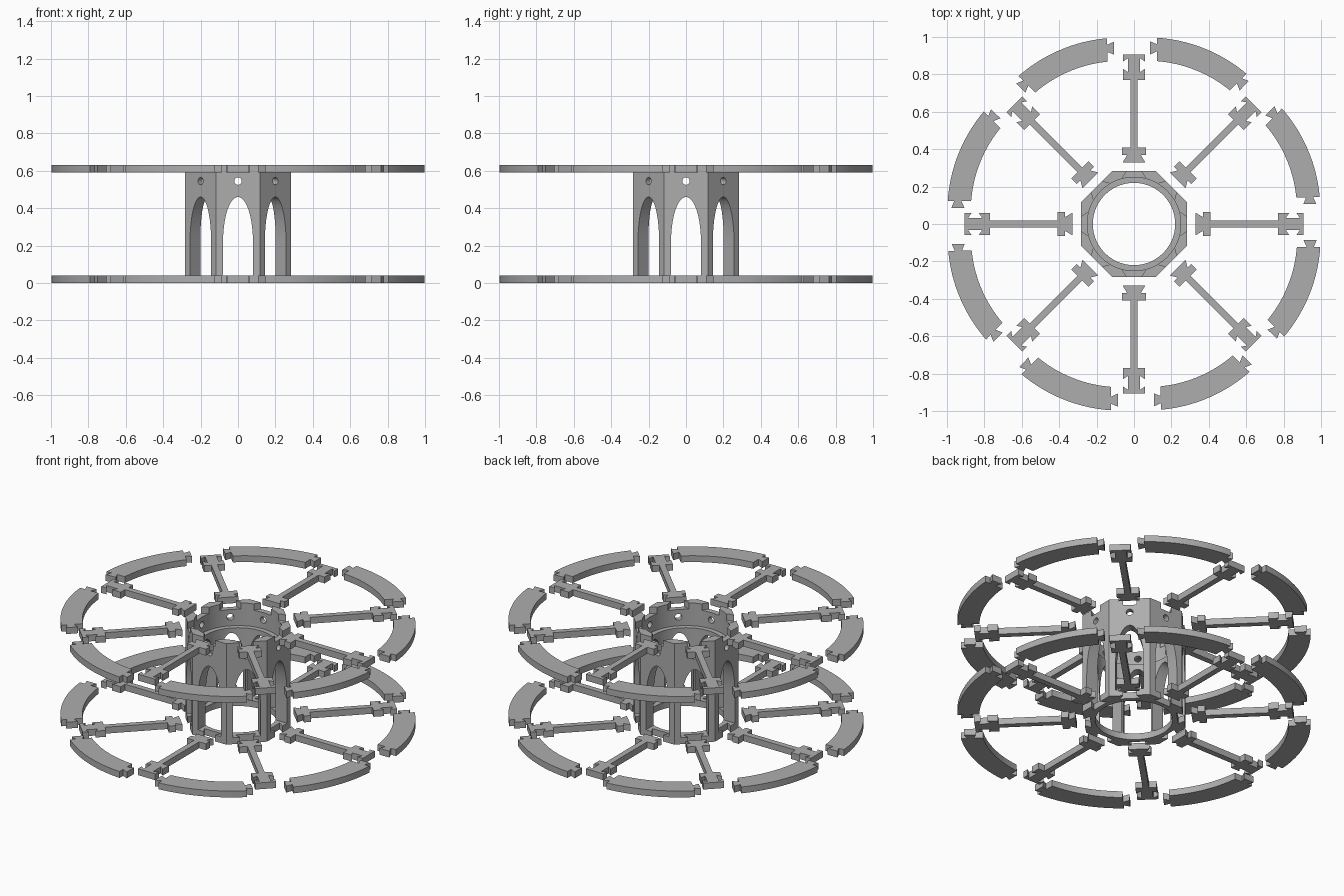
import bpy, bmesh, math
from mathutils import Matrix, Vector

if "Cube" in bpy.data.objects:
    bpy.data.objects.remove(bpy.data.objects["Cube"])

HEIGHT, PLATE, STEP = 0.632, 0.04, math.pi / 4
APOTHEM, BORE, UPPER_BORE, LEDGE = 0.283, 0.22, 0.25, 0.49

grey = bpy.data.materials.new("plain_grey")
grey.use_nodes = True
grey.diffuse_color = (0.42, 0.42, 0.42, 1)
grey.node_tree.nodes["Principled BSDF"].inputs["Base Color"].default_value = grey.diffuse_color


def add_prism(bm, pts, lo, hi, matrix=Matrix()):
    """Closed prism from a 2D outline, extruded along its local z."""
    rings = [[bm.verts.new(matrix @ Vector((x, y, h))) for x, y in pts] for h in (lo, hi)]
    bm.faces.new(rings[0])
    bm.faces.new(rings[1])
    for i in range(len(pts)):
        j = (i + 1) % len(pts)
        bm.faces.new((rings[0][i], rings[0][j], rings[1][j], rings[1][i]))


def to_mesh(bm, name):
    bmesh.ops.recalc_face_normals(bm, faces=bm.faces)
    mesh = bpy.data.meshes.new(name)
    bm.to_mesh(mesh)
    bm.free()
    mesh.materials.append(grey)
    return mesh


def add_object(name, mesh):
    obj = bpy.data.objects.new(name, mesh)
    bpy.context.collection.objects.link(obj)
    return obj


def circle(radius, count, start=0.0):
    return [(radius * math.cos(start + i * math.tau / count),
             radius * math.sin(start + i * math.tau / count)) for i in range(count)]


def mirrored(half):
    """Complete an outline that is symmetric about its x axis."""
    return half + [(x, -y) for x, y in reversed(half)]


# Hub: octagonal tower
bm = bmesh.new()
add_prism(bm, circle(APOTHEM / math.cos(STEP / 2), 8, STEP / 2), 0, HEIGHT)
hub = add_object("hub", to_mesh(bm, "hub"))

# Outlines for the arch, pin hole and dovetail slots of one hub side
arch = [(0.08, PLATE)] + [(0.08 * math.cos(a * math.pi / 28), 0.22 + 0.24 * math.sin(a * math.pi / 28))
                          for a in range(29)] + [(-0.08, PLATE)]
hole = [(x, z + 0.545) for x, z in circle(0.02, 20)]
top_slot = mirrored([(0.24, 0.06), (0.25, 0.06), (0.284, 0.037), (0.3, 0.037)])
bottom_slot = mirrored([(0.247, 0.06), (0.284, 0.037), (0.3, 0.037)])

bores, wide_bore, arches, holes, slots = (bmesh.new() for _ in range(5))
add_prism(bores, circle(BORE, 72), -0.1, HEIGHT + 0.1)
add_prism(wide_bore, circle(UPPER_BORE, 72), LEDGE, HEIGHT + 0.1)
# Maps lateral, up, outward to the world axes of the +x side
side_frame = Matrix(((0, 0, 1, 0), (1, 0, 0, 0), (0, 1, 0, 0), (0, 0, 0, 1)))
for k in range(8):
    turn = Matrix.Rotation(k * STEP, 4, "Z")
    add_prism(arches, arch, 0.2, 0.32, turn @ side_frame)
    add_prism(holes, hole, 0.2, 0.32, turn @ side_frame)
    add_prism(slots, top_slot, HEIGHT - PLATE, HEIGHT + 0.05, turn)
    add_prism(slots, bottom_slot, -0.05, PLATE + 0.002, turn)

cutters = []
for name, cut in (("bore", bores), ("wide_bore", wide_bore), ("arches", arches),
                  ("pin_holes", holes), ("slots", slots)):
    cutter = add_object(name + "_cutter", to_mesh(cut, name))
    cutter.hide_render = True
    mod = hub.modifiers.new(name, "BOOLEAN")
    mod.operation, mod.solver, mod.object = "DIFFERENCE", "EXACT", cutter
    cutters.append(cutter)

# Bake the cuts and drop the cutters
bpy.context.view_layer.update()
carved = bpy.data.meshes.new_from_object(hub.evaluated_get(bpy.context.evaluated_depsgraph_get()))
hub.modifiers.clear()
hub.data = carved
for cutter in cutters:
    bpy.data.objects.remove(cutter)
bpy.ops.object.select_all(action="DESELECT")
hub.select_set(True)
bpy.context.view_layer.objects.active = hub
bpy.ops.object.shade_smooth_by_angle(angle=math.radians(25))

# Spoke: inner dovetail, shoulder, bar and notched outer end
spoke_outline = mirrored([
    (0.33, 0.06), (0.368, 0.037), (0.368, 0.065), (0.41, 0.065), (0.41, 0.018),
    (0.77, 0.018), (0.77, 0.06), (0.83, 0.06), (0.812, 0.033), (0.886, 0.033),
    (0.868, 0.06), (0.905, 0.06)])
bm = bmesh.new()
add_prism(bm, spoke_outline, 0, PLATE)
spoke_mesh = to_mesh(bm, "spoke")

# Rim segment: arc with a dovetail tab at each end, moved outward
OUTER, INNER, GAP, TAB, SHIFT = 0.825, 0.70, 0.062, 0.769, 0.186
half_angle = STEP / 2


def end_point(along, off):
    c, s = math.cos(half_angle), math.sin(half_angle)
    return (along * c + off * s + SHIFT, along * s - off * c)


def half_arc(radius, count):
    limit = half_angle - math.asin(GAP / radius)
    return [(radius * math.cos(limit * i / count) + SHIFT, radius * math.sin(limit * i / count))
            for i in range(1, count + 1)]


tab = [end_point(TAB + 0.019, GAP), end_point(TAB + 0.035, 0.025),
       end_point(TAB - 0.035, 0.025), end_point(TAB - 0.019, GAP)]
half = half_arc(OUTER, 10) + tab + half_arc(INNER, 10)[::-1]
bm = bmesh.new()
add_prism(bm, mirrored(half), 0, PLATE)
rim_mesh = to_mesh(bm, "rim_segment")

# Lower and upper wheels
for level, z in (("lower", 0), ("upper", HEIGHT - PLATE)):
    for k in range(8):
        spoke = add_object(f"{level}_spoke_{k + 1}", spoke_mesh)
        spoke.location.z = z
        spoke.rotation_euler.z = k * STEP
        rim = add_object(f"{level}_rim_segment_{k + 1}", rim_mesh)
        rim.location.z = z
        rim.rotation_euler.z = (k + 0.5) * STEP + math.radians(0.6)
